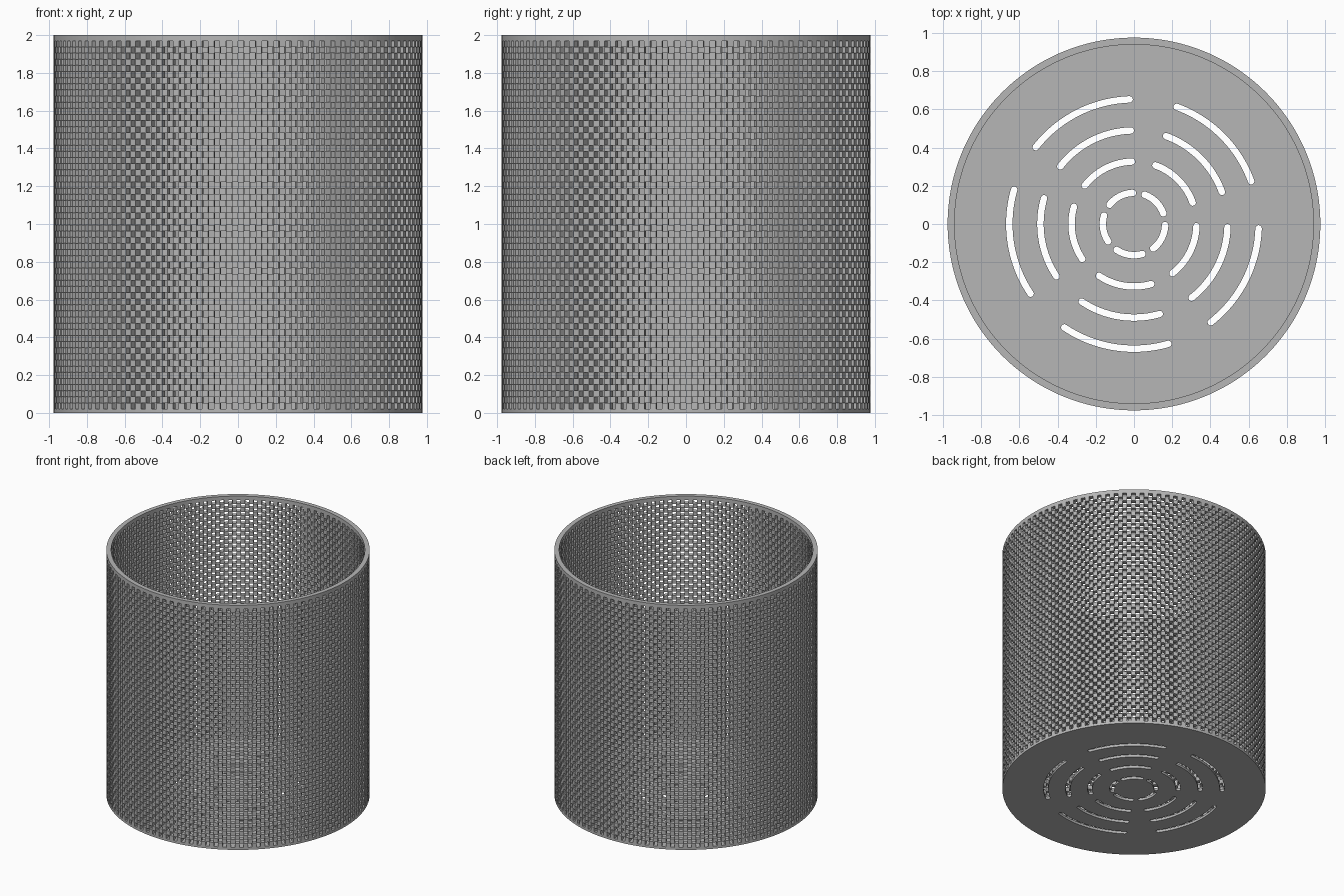
import bpy, bmesh, math

if "Cube" in bpy.data.objects:
    bpy.data.objects.remove(bpy.data.objects["Cube"], do_unlink=True)

OUTER, INNER = 0.976, 0.94
CELLS, ROWS = 192, 60
FLOOR_TOP, RIM_BOTTOM, TOP = 0.02, 1.97, 2.0

grey = bpy.data.materials.new("plain grey")
grey.use_nodes = True
colour = (0.47, 0.47, 0.47, 1)
grey.diffuse_color = colour
grey.node_tree.nodes["Principled BSDF"].inputs["Base Color"].default_value = colour


def polar(r, a, z=0.0):
    return (r * math.cos(a), r * math.sin(a), z)


def circle(r):
    return [polar(r, math.tau * i / CELLS) for i in range(CELLS)]


def slot(r, mid, half_angle, half_width, steps=20, cap=6):
    """Outline of a curved slot with rounded ends."""
    a0, a1 = mid - half_angle, mid + half_angle
    arc = [a0 + (a1 - a0) * i / steps for i in range(steps + 1)]
    pts = [polar(r + half_width, a) for a in arc]
    for end, turn in ((a1, 0), (a0, math.pi)):
        cx, cy, _ = polar(r, end)
        for i in range(1, cap):
            dx, dy, _ = polar(half_width, end + turn + math.pi * i / cap)
            pts.append((cx + dx, cy + dy, 0))
        if turn == 0:
            pts += [polar(r - half_width, a) for a in reversed(arc)]
    return pts


def plate(name, loops, z0, z1):
    """Flat plate from an outline and its holes."""
    curve = bpy.data.curves.new(name, "CURVE")
    curve.dimensions = "2D"
    curve.fill_mode = "BOTH"
    curve.extrude = (z1 - z0) / 2
    for loop in loops:
        spline = curve.splines.new("POLY")
        spline.points.add(len(loop) - 1)
        for point, co in zip(spline.points, loop):
            point.co = (*co, 1)
        spline.use_cyclic_u = True
    temp = bpy.data.objects.new(name + "_outline", curve)
    bpy.context.collection.objects.link(temp)
    bpy.context.view_layer.update()
    deps = bpy.context.evaluated_depsgraph_get()
    mesh = bpy.data.meshes.new_from_object(temp.evaluated_get(deps))
    bpy.data.objects.remove(temp, do_unlink=True)
    bm = bmesh.new()
    bm.from_mesh(mesh)
    bmesh.ops.translate(bm, verts=bm.verts, vec=(0, 0, (z0 + z1) / 2))
    bmesh.ops.remove_doubles(bm, verts=bm.verts, dist=0.0001)
    return finish(name, bm, mesh)


def finish(name, bm, mesh):
    bmesh.ops.recalc_face_normals(bm, faces=bm.faces)
    for face in bm.faces:
        face.smooth = False
    bm.to_mesh(mesh)
    bm.free()
    mesh.materials.clear()
    mesh.materials.append(grey)
    obj = bpy.data.objects.new(name, mesh)
    bpy.context.collection.objects.link(obj)
    return obj


# Floor with four rings of five drain slots
slots = [slot(r, math.radians(45 + 72 * k), math.radians(25), 0.017)
         for r in (0.163, 0.327, 0.49, 0.653) for k in range(5)]
plate("floor", [circle(OUTER)] + slots, 0, FLOOR_TOP)

# Top rim
plate("rim", [circle(OUTER), circle(INNER)], RIM_BOTTOM, TOP)

# Wall: two staggered courses of blocks, repeated upwards
row = (RIM_BOTTOM - FLOOR_TOP) / ROWS
step = math.tau / CELLS
lap_a, lap_z = step * 0.03, 0.0008
bm = bmesh.new()
for course in range(2):
    z0 = FLOOR_TOP + course * row - lap_z
    z1 = z0 + row + 2 * lap_z
    for cell in range(course, CELLS, 2):
        a0, a1 = cell * step - lap_a, (cell + 1) * step + lap_a
        base = [bm.verts.new(polar(r, a, z0)) for r, a in
                ((INNER, a0), (OUTER, a0), (OUTER, a1), (INNER, a1))]
        top = [bm.verts.new((v.co.x, v.co.y, z1)) for v in base]
        bm.faces.new(base)
        bm.faces.new(top)
        for i in range(4):
            j = (i + 1) % 4
            bm.faces.new((base[i], base[j], top[j], top[i]))
wall = finish("lattice_wall", bm, bpy.data.meshes.new("lattice_wall"))
stack = wall.modifiers.new("stack", "ARRAY")
stack.count = ROWS // 2
stack.use_relative_offset = False
stack.use_constant_offset = True
stack.constant_offset_displace = (0, 0, 2 * row)
